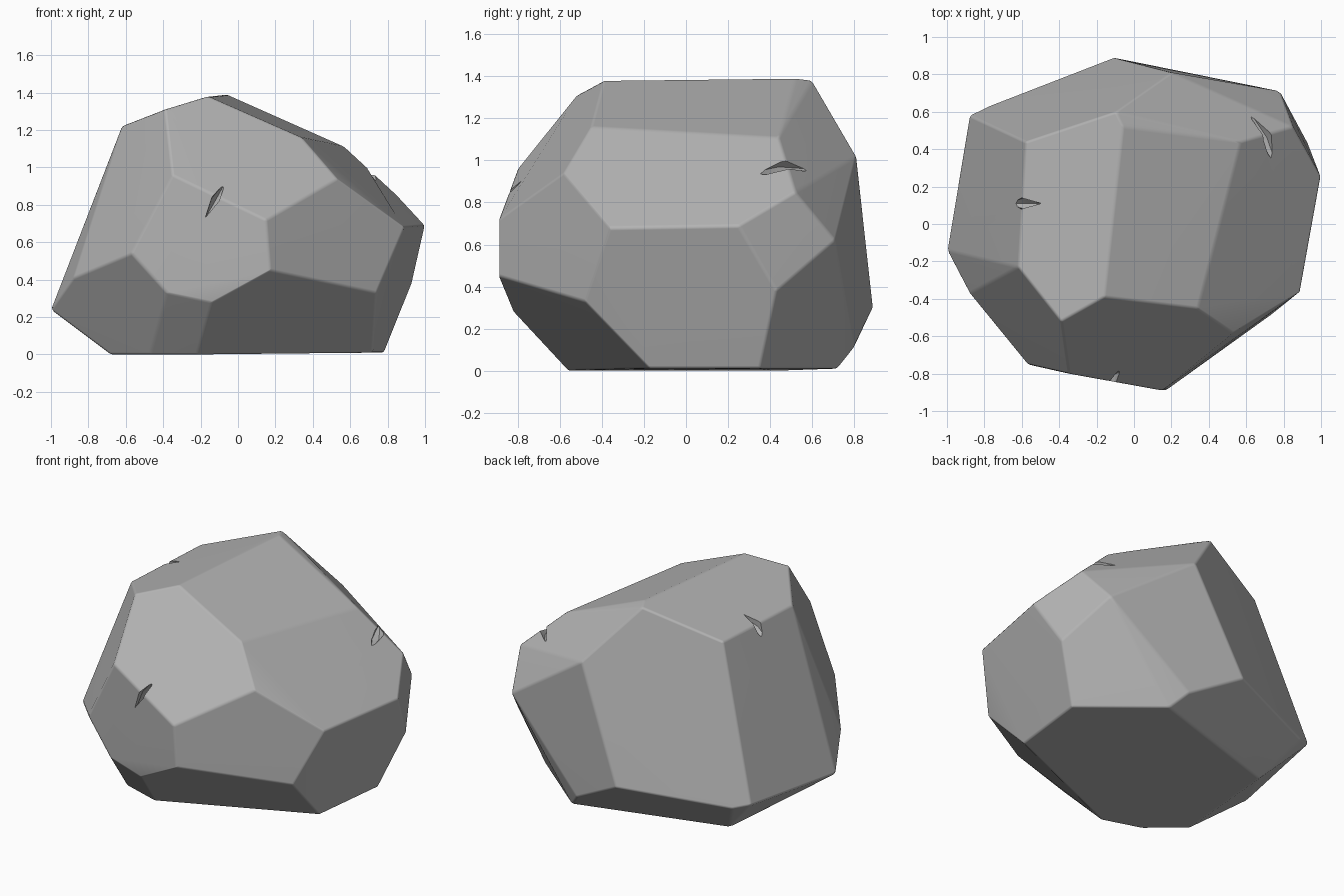
import bpy
import bmesh
from math import radians
from mathutils import Vector

cube = bpy.data.objects.get("Cube")
if cube:
    bpy.data.objects.remove(cube, do_unlink=True)

# Plain stone colour
stone = bpy.data.materials.new("stone_grey")
stone.use_nodes = True
colour = (0.45, 0.45, 0.45, 1)
stone.diffuse_color = colour
stone.node_tree.nodes["Principled BSDF"].inputs["Base Color"].default_value = colour

# Corners of the boulder, grouped by region
crown_corners = [(-.62, -.23, 1.22), (-.58, .44, 1.22), (-.39, -.52, 1.31), (-.16, -.39, 1.38),
                 (-.06, .52, 1.39), (-.1, .6, 1.38), (.34, -.45, 1.16), (.57, .44, 1.11)]
front_corners = [(.53, -.58, .94), (.15, -.89, .72), (.17, -.89, .45), (-.14, -.82, .28),
                 (-.38, -.79, .33), (-.57, -.75, .54), (-.35, -.8, .96)]
right_corners = [(-.88, -.37, .41), (-1, -.14, .24), (-.88, .58, .27), (-.78, .63, .24)]
left_corners = [(.89, -.36, .68), (1, .25, .69), (.85, .52, .85), (.93, .43, .38), (.74, -.48, .33)]
back_corners = [(.78, .71, .62), (.2, .81, 1.02), (-.11, .89, .3), (.24, .8, .11)]
base_corners = [(.72, -.17, .01), (.78, .35, .01), (.33, .72, .01), (-.62, .43, 0),
                (-.68, -.3, 0), (-.47, -.48, 0), (-.22, -.56, 0)]
corners = crown_corners + front_corners + right_corners + left_corners + back_corners + base_corners

# Boulder body: faceted hull with nearly flat neighbours merged
bm = bmesh.new()
for corner in corners:
    bm.verts.new(corner)
hull = bmesh.ops.convex_hull(bm, input=bm.verts)
unused = {g for g in hull["geom_interior"] + hull["geom_unused"] if isinstance(g, bmesh.types.BMVert)}
bmesh.ops.delete(bm, geom=list(unused), context="VERTS")
bmesh.ops.dissolve_limit(bm, angle_limit=radians(6), verts=bm.verts, edges=bm.edges)
bmesh.ops.recalc_face_normals(bm, faces=bm.faces)
mesh = bpy.data.meshes.new("boulder")
bm.to_mesh(mesh)
bm.free()
boulder = bpy.data.objects.new("boulder", mesh)
bpy.context.collection.objects.link(boulder)
mesh.materials.append(stone)


def apply_modifier(kind, **settings):
    modifier = boulder.modifiers.new(kind.lower(), kind)
    for key, value in settings.items():
        setattr(modifier, key, value)
    bpy.ops.object.select_all(action="DESELECT")
    bpy.context.view_layer.objects.active = boulder
    boulder.select_set(True)
    bpy.ops.object.modifier_apply(modifier=modifier.name)


def chip(place, along, outward, length, width, depth):
    """Cut a slim diamond-shaped chip out of the surface."""
    bpy.ops.mesh.primitive_uv_sphere_add(segments=4, ring_count=2, radius=1)
    cutter = bpy.context.object
    cutter.name = "chip_cutter"
    cutter.hide_render = True
    cutter.data.materials.append(stone)
    out = Vector(outward).normalized()
    side = out.cross(Vector(along)).normalized()
    run = side.cross(out)
    for vert in cutter.data.vertices:
        p = vert.co.copy()
        vert.co = Vector(place) + run * p.x * length + side * p.y * width + out * p.z * depth
    apply_modifier("BOOLEAN", operation="DIFFERENCE", solver="EXACT", object=cutter)
    bpy.data.objects.remove(cutter, do_unlink=True)


# Softly worn edges
apply_modifier("BEVEL", width=0.012, segments=2, limit_method="ANGLE", angle_limit=radians(8))

# Chips in the front, the right shoulder and the back left edge
chip((-.12, -.83, .83), (.5, 0, .9), (0, -1, .1), .13, .025, .06)
chip((-.6, .11, 1.21), (1, 0, .6), (-.6, 0, 1), .13, .035, .06)
chip((.71, .46, .97), (.45, -.8, 0), (.7, .3, .8), .2, .035, .06)

bpy.ops.object.shade_smooth_by_angle(angle=radians(35))
apply_modifier("WEIGHTED_NORMAL", keep_sharp=True)
